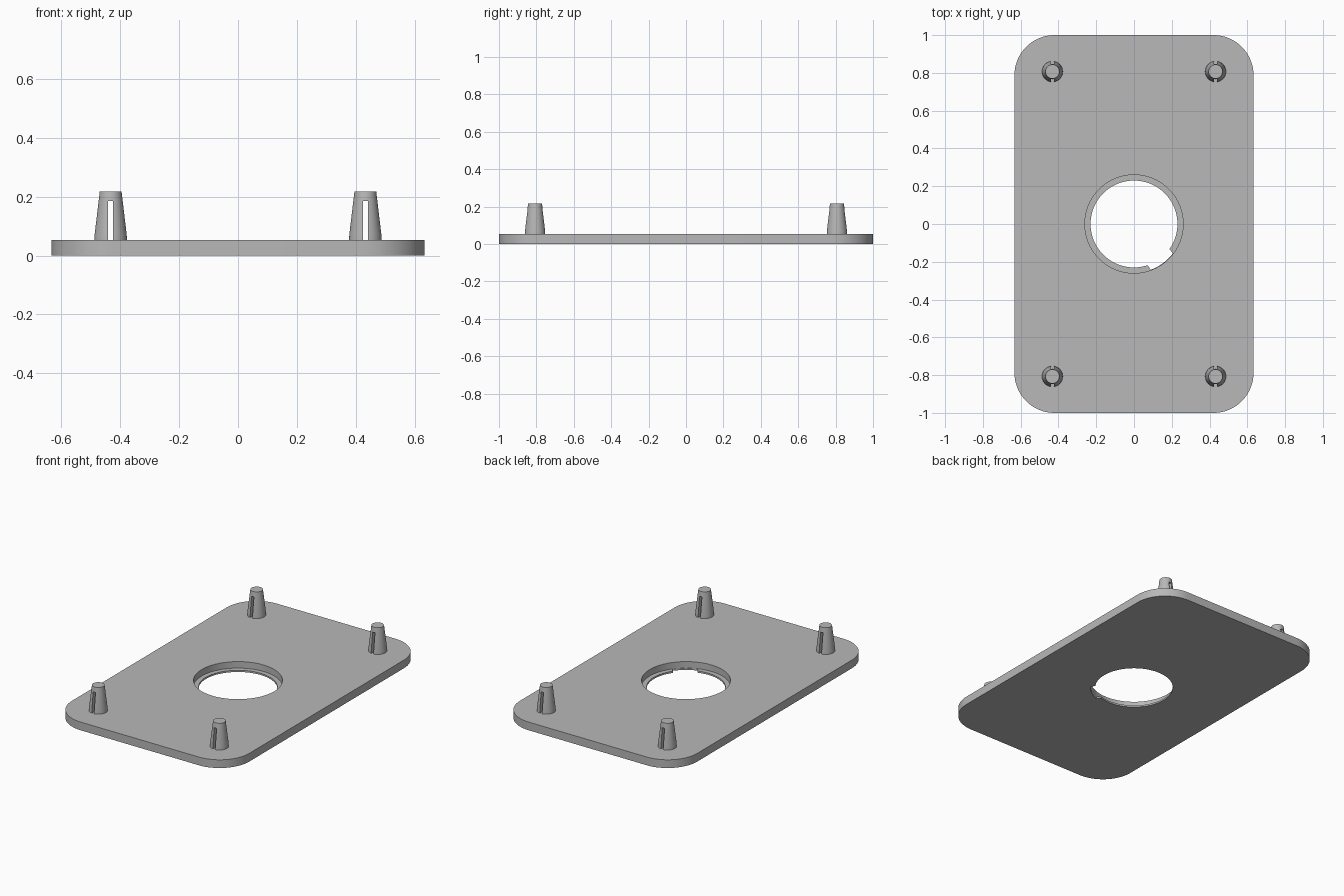
import bpy
import bmesh
from math import sin, cos, radians, pi

cube = bpy.data.objects.get("Cube")
if cube:
    bpy.data.objects.remove(cube, do_unlink=True)

grey = bpy.data.materials.new("plain grey")
grey.use_nodes = True
colour = (0.48, 0.48, 0.48, 1)
grey.diffuse_color = colour
grey.node_tree.nodes["Principled BSDF"].inputs["Base Color"].default_value = colour


def arc(cx, cy, r, start, end, steps):
    """Points along an arc, angles in degrees."""
    angles = [radians(start + (end - start) * i / steps) for i in range(steps + 1)]
    return [(cx + r * cos(a), cy + r * sin(a)) for a in angles]


def circle(r, sides=96):
    return arc(0, 0, r, 0, 360, sides)[:-1]


def loft(name, sections):
    """Solid through matching outlines, given as (outline, height) pairs."""
    bm = bmesh.new()
    rings = [[bm.verts.new((x, y, z)) for x, y in pts] for pts, z in sections]
    n = len(rings[0])
    for low, high in zip(rings, rings[1:]):
        for i in range(n):
            j = (i + 1) % n
            bm.faces.new((low[i], low[j], high[j], high[i]))
    bm.faces.new(rings[0][::-1])
    bm.faces.new(rings[-1])
    bmesh.ops.recalc_face_normals(bm, faces=bm.faces)
    mesh = bpy.data.meshes.new(name)
    bm.to_mesh(mesh)
    bm.free()
    mesh.materials.append(grey)
    obj = bpy.data.objects.new(name, mesh)
    bpy.context.collection.objects.link(obj)
    return obj


def activate(obj):
    bpy.ops.object.select_all(action='DESELECT')
    obj.select_set(True)
    bpy.context.view_layer.objects.active = obj


def cut(obj, cutter):
    """Subtract the cutter from the object and discard the cutter."""
    mod = obj.modifiers.new("cut", 'BOOLEAN')
    mod.operation, mod.solver, mod.object = 'DIFFERENCE', 'EXACT', cutter
    activate(obj)
    bpy.ops.object.modifier_apply(modifier=mod.name)
    bpy.data.objects.remove(cutter, do_unlink=True)


def smooth(obj):
    activate(obj)
    bpy.ops.object.shade_smooth_by_angle(angle=radians(25))


# Base plate with rounded corners
W, L, R, T = 0.633, 1.0, 0.212, 0.053
outline = []
for k, (sx, sy) in enumerate([(1, 1), (-1, 1), (-1, -1), (1, -1)]):
    outline += arc(sx * (W - R), sy * (L - R), R, k * 90, k * 90 + 90, 16)
plate = loft("base_plate", [(outline, 0), (outline, T)])

# Central hole: wide recess above a thin lip, with one notch through the lip
LIP = 0.011
cut(plate, loft("recess_cutter", [(circle(0.26), LIP), (circle(0.26), 0.1)]))
cut(plate, loft("bore_cutter", [(circle(0.23), -0.1), (circle(0.23), 0.1)]))
notch = arc(0, 0, 0.258, -70, -37, 12) + arc(0, 0, 0.2, -33, -74, 12)
cut(plate, loft("notch_cutter", [(notch, -0.1), (notch, 0.03)]))
smooth(plate)

# Tapered pins, each split front to back by a slot below its cap
profile = [(0.055, T - 0.002), (0.0545, 0.07), (0.037, 0.217)]
pin = loft("pin", [(circle(r, 40), z) for r, z in profile])
slot = [(-0.0085, -0.1), (0.0085, -0.1), (0.0085, 0.1), (-0.0085, 0.1)]
cut(pin, loft("slot_cutter", [(slot, T), (slot, 0.185)]))
smooth(pin)

for depth, sy in (("front", -1), ("back", 1)):
    for side, sx in (("right", -1), ("left", 1)):
        copy = bpy.data.objects.new(f"{depth}_{side}_pin", pin.data)
        copy.location = (sx * 0.432, sy * 0.807, 0)
        bpy.context.collection.objects.link(copy)
bpy.data.objects.remove(pin, do_unlink=True)
